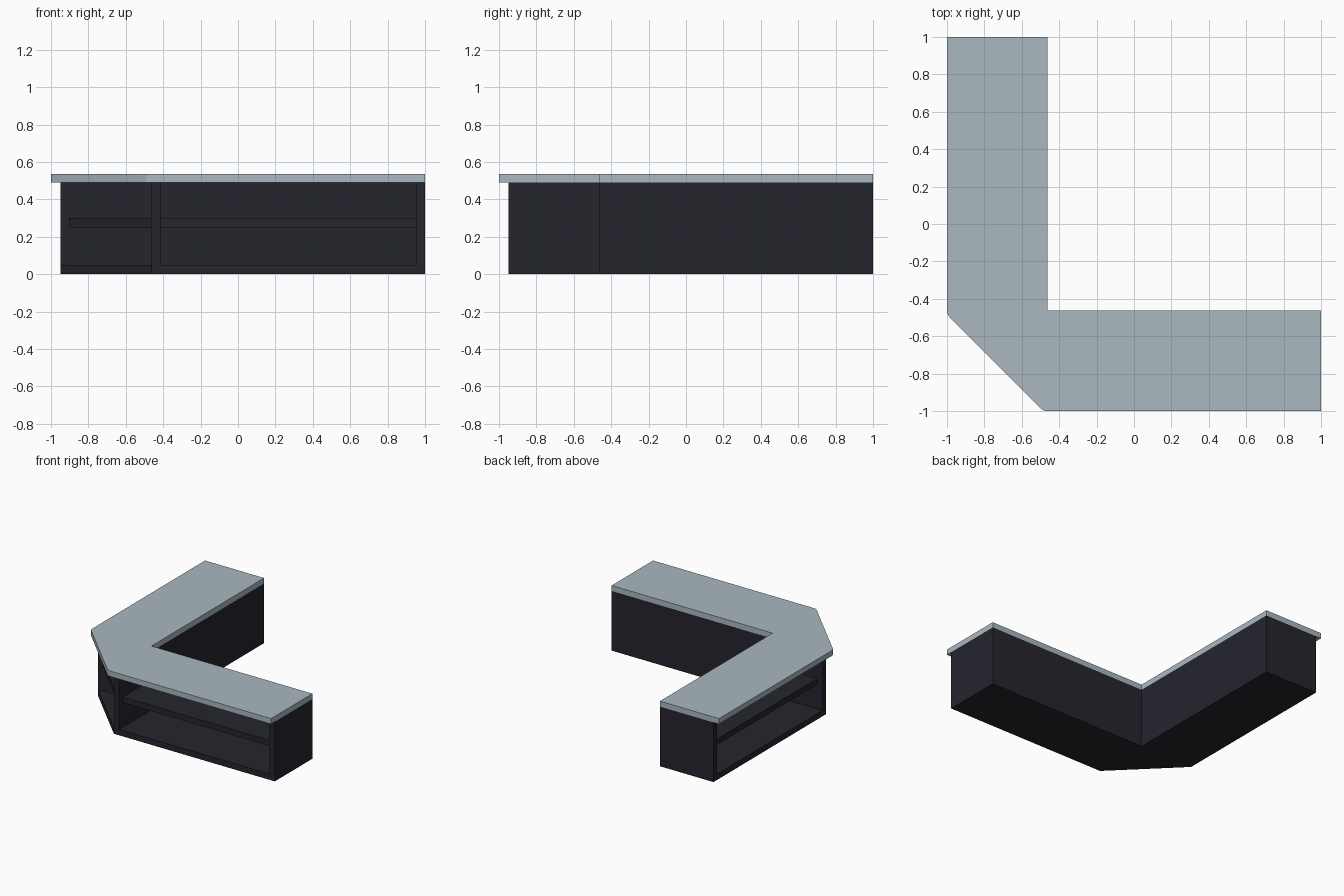
import bpy, bmesh, math

if "Cube" in bpy.data.objects:
    bpy.data.objects.remove(bpy.data.objects["Cube"])

def material(name, rgb):
    m = bpy.data.materials.new(name)
    m.diffuse_color = (*rgb, 1)
    m.use_nodes = True
    m.node_tree.nodes["Principled BSDF"].inputs["Base Color"].default_value = m.diffuse_color
    return m

DARK = material("dark charcoal", (0.018, 0.018, 0.027))
PALE = material("pale blue grey", (0.40, 0.48, 0.53))

IN, OUT, END = -0.463, -0.95, 1.0     # inner wall, open face, arm end
T = 0.048                             # panel thickness
Z_TOP, Z_ALL = 0.49, 0.535

def slab(name, pts, z0, z1, mat):
    """Extrude a plan outline between two heights."""
    bm = bmesh.new()
    f = bm.faces.new([bm.verts.new((x, y, z0)) for x, y in pts])
    up = bmesh.ops.extrude_face_region(bm, geom=[f])["geom"]
    bmesh.ops.translate(bm, vec=(0, 0, z1 - z0),
                        verts=[v for v in up if isinstance(v, bmesh.types.BMVert)])
    bmesh.ops.recalc_face_normals(bm, faces=bm.faces)
    me = bpy.data.meshes.new(name)
    bm.to_mesh(me)
    bm.free()
    me.materials.append(mat)
    ob = bpy.data.objects.new(name, me)
    bpy.context.collection.objects.link(ob)
    return ob

def rect(x0, x1, y0, y1):
    return [(x0, y0), (x1, y0), (x1, y1), (x0, y1)]

def swap(pts):
    """Mirror an outline across the x = y diagonal."""
    return [(y, x) for x, y in pts]

# Floor panel following the whole L
slab("floor_panel", [(OUT, END), (IN, END), (IN, IN), (END, IN), (END, OUT),
                     (IN, OUT), (OUT, IN)], 0, T, DARK)

# Two identical arms: back wall, end panel, divider and shelf
for side, fn in (("front", lambda p: p), ("left", swap)):
    slab(side + "_back_wall", fn(rect(IN + T, END - T, IN - T, IN)), T, Z_TOP, DARK)
    slab(side + "_end_panel", fn(rect(END - T, END, OUT, IN)), T, Z_TOP, DARK)
    slab(side + "_divider", fn(rect(IN, IN + T, OUT, IN)), T, Z_TOP, DARK)
    slab(side + "_shelf", fn(rect(IN + T, END - T, OUT + T, IN - T)), 0.25, 0.297, DARK)

# Triangular shelf in the angled corner bay
slab("corner_shelf", [(IN, IN), (OUT + T, IN), (IN, OUT + T)], 0.25, 0.297, DARK)

# Countertop with rounded overhang at the angled corner
R = 0.05
arc = [(OUT + R * math.cos(math.radians(a)), IN + R * math.sin(math.radians(a)))
       for a in (180, 191.25, 202.5, 213.75, 225)]
top = slab("countertop", [(-1, END)] + arc + swap(arc)[::-1] +
           [(END, -1), (END, IN), (IN, IN), (IN, END)], Z_TOP, Z_ALL, PALE)
bpy.context.view_layer.objects.active = top
top.select_set(True)
bpy.ops.object.shade_smooth_by_angle(angle=math.radians(30))
